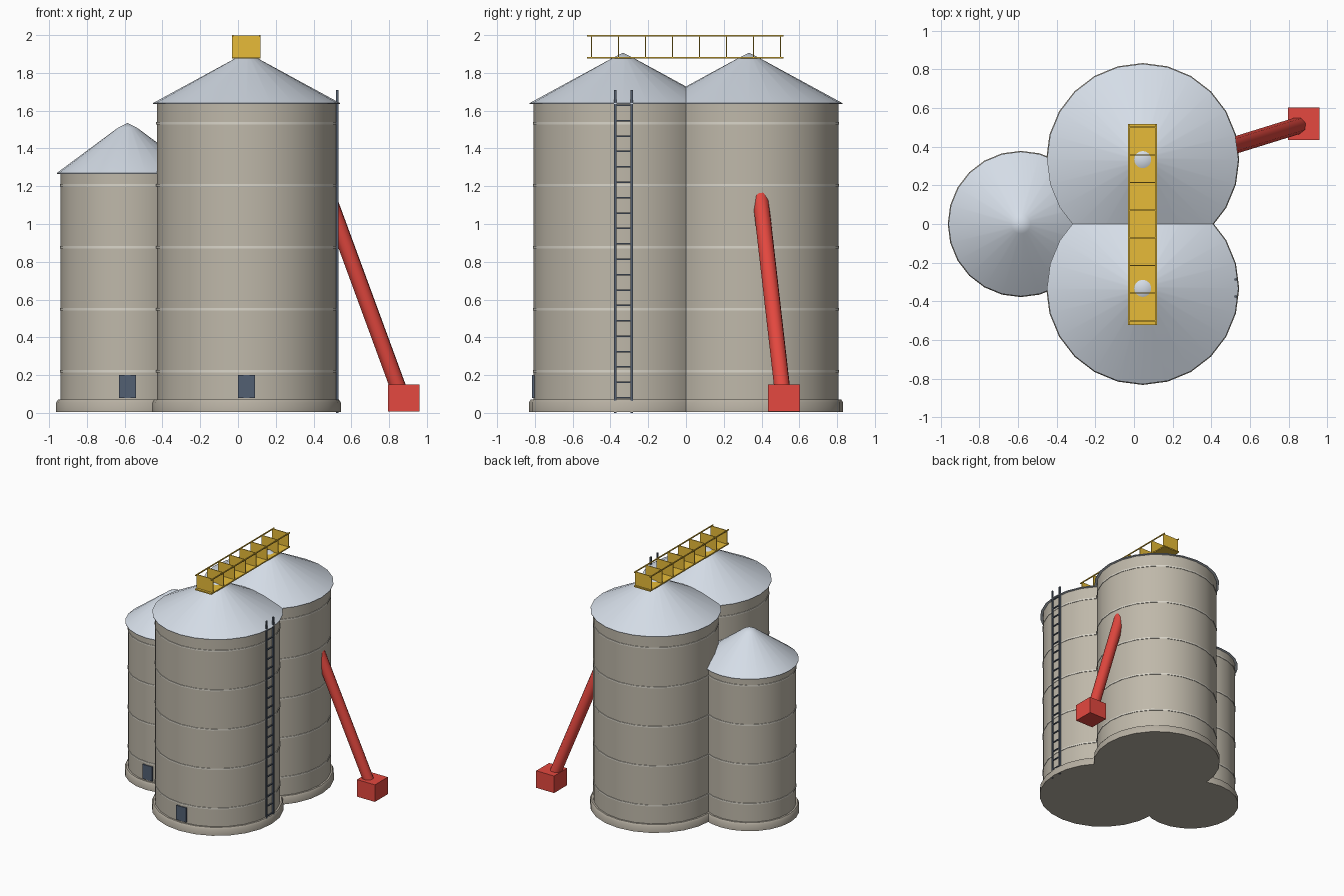
import bpy, bmesh, math
from mathutils import Vector

if "Cube" in bpy.data.objects:
    bpy.data.objects.remove(bpy.data.objects["Cube"])


def mat(name, rgb):
    m = bpy.data.materials.new(name)
    m.diffuse_color = (*rgb, 1)
    m.use_nodes = True
    m.node_tree.nodes["Principled BSDF"].inputs["Base Color"].default_value = m.diffuse_color
    return m


WALL = mat("silo wall", (0.52, 0.48, 0.40))
BAND = mat("pale band", (0.70, 0.67, 0.59))
BASE = mat("concrete", (0.47, 0.43, 0.36))
ROOF = mat("roof metal", (0.68, 0.74, 0.82))
YELLOW = mat("walkway yellow", (0.80, 0.50, 0.04))
RED = mat("auger red", (0.78, 0.065, 0.05))
STEEL = mat("dark steel", (0.09, 0.115, 0.16))
DOOR = mat("door blue grey", (0.085, 0.115, 0.17))


def finish(bm, name, material, smooth=None):
    bmesh.ops.recalc_face_normals(bm, faces=bm.faces)
    me = bpy.data.meshes.new(name)
    bm.to_mesh(me)
    bm.free()
    me.materials.append(material)
    ob = bpy.data.objects.new(name, me)
    bpy.context.collection.objects.link(ob)
    if smooth:
        bpy.ops.object.select_all(action='DESELECT')
        bpy.context.view_layer.objects.active = ob
        ob.select_set(True)
        bpy.ops.object.shade_smooth_by_angle(angle=math.radians(smooth))
    return ob


def add_box(bm, lo, hi):
    lo, hi = Vector(lo), Vector(hi)
    vs = bmesh.ops.create_cube(bm, size=1)["verts"]
    for v in vs:
        v.co = (lo + hi) / 2 + v.co * (hi - lo)


def lathe(name, material, centre, profile, sides=24, smooth=35):
    """Revolve (radius, z) points; the ends are capped."""
    bm = bmesh.new()
    rings = []
    for r, z in profile:
        n = 1 if r == 0 else sides
        rings.append([bm.verts.new((centre[0] + r * math.cos(2 * math.pi * i / sides),
                                    centre[1] + r * math.sin(2 * math.pi * i / sides), z))
                      for i in range(n)])
    for a, b in zip(rings, rings[1:]):
        for i in range(sides):
            j = (i + 1) % sides
            if len(b) == 1:
                bm.faces.new((a[i], a[j], b[0]))
            else:
                bm.faces.new((a[i], a[j], b[j], b[i]))
    for ring in (rings[0], rings[-1]):
        if len(ring) > 1:
            bm.faces.new(ring)
    return finish(bm, name, material, smooth)


def silo(name, x, y, r, eave, apex, bands, door=True):
    c = (x, y)
    lathe(name + "_base", BASE, c, [(r + 0.024, 0.005), (r + 0.024, 0.055), (r + 0.014, 0.07)])
    lathe(name + "_wall", WALL, c, [(r, 0.06), (r, eave + 0.005)])
    for k in range(bands):
        z = 0.22 + 0.3285 * k
        lathe(f"{name}_band_{k + 1}", BAND, c,
              [(r - 0.004, z - 0.008), (r + 0.003, z - 0.006),
               (r + 0.003, z + 0.006), (r - 0.004, z + 0.008)], smooth=60)
    lathe(name + "_roof", ROOF, c, [(r + 0.02, eave - 0.001), (r + 0.02, eave + 0.003),
                                    (0.05, apex - 0.025), (0, apex)], smooth=25)
    if door:
        bm = bmesh.new()
        add_box(bm, (x - 0.045, y - r - 0.006, 0.08), (x + 0.045, y - r + 0.03, 0.2))
        finish(bm, name + "_door", DOOR)


# silos
silo("front_silo", 0.045, -0.333, 0.475, 1.637, 1.907, 5)
silo("back_silo", 0.045, 0.333, 0.475, 1.637, 1.907, 5, door=False)
silo("small_silo", -0.585, 0.0, 0.354, 1.267, 1.535, 4)

# ladder on the right side of the front silo
bm = bmesh.new()
for y in (-0.375, -0.287):
    add_box(bm, (0.52, y - 0.006, 0), (0.532, y + 0.006, 1.71))
for k in range(20):
    z = 0.08 + 0.0815 * k
    add_box(bm, (0.521, -0.375, z - 0.004), (0.53, -0.287, z + 0.004))
finish(bm, "ladder", STEEL)

# walkway over the two large roofs: deck, cross plates, hand rails
bm = bmesh.new()
X0, X1 = -0.032, 0.12
add_box(bm, (X0, -0.523, 1.875), (X1, 0.517, 1.885))
for k in range(8):
    y = -0.5 + k / 7
    add_box(bm, (X0, y - 0.003, 1.88), (X1, y + 0.003, 1.998))
for x in (X0 + 0.004, X1 - 0.004):
    add_box(bm, (x - 0.004, -0.523, 1.992), (x + 0.004, 0.517, 2.0))
finish(bm, "walkway", YELLOW)

# auger tube and intake hopper
a, b = Vector((0.868, 0.515, 0.08)), Vector((0.475, 0.393, 1.15))
bm = bmesh.new()
bmesh.ops.create_cone(bm, cap_ends=True, segments=8, radius1=0.044, radius2=0.044,
                      depth=(b - a).length)
rot = (b - a).to_track_quat('Z', 'Y')
for v in bm.verts:
    v.co = rot @ v.co + (a + b) / 2
finish(bm, "auger_tube", RED, 50)
bm = bmesh.new()
add_box(bm, (0.795, 0.433, 0.008), (0.96, 0.603, 0.15))
finish(bm, "auger_hopper", RED)
